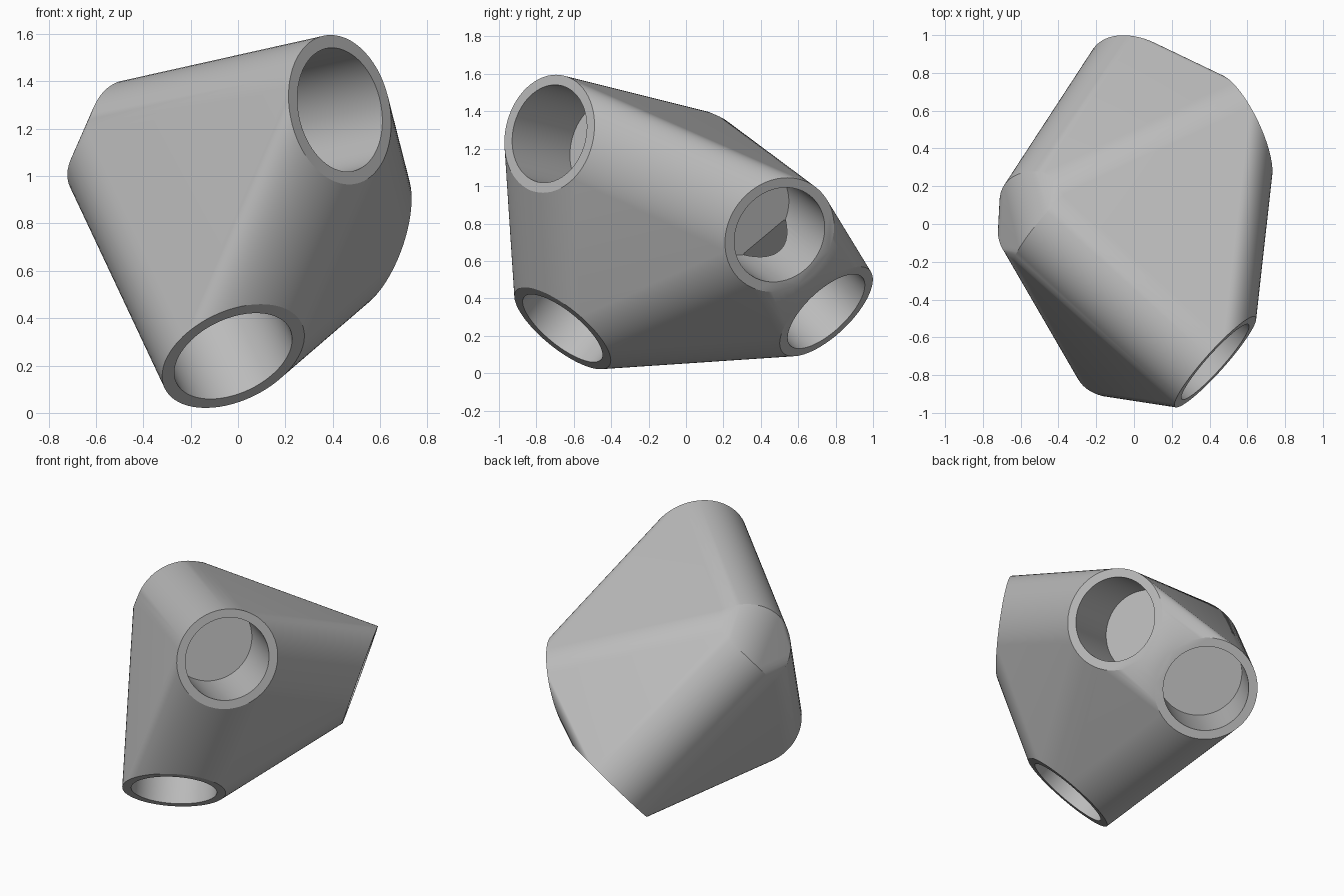
import bpy, bmesh, math
from mathutils import Vector

cube = bpy.data.objects.get("Cube")
if cube:
    bpy.data.objects.remove(cube, do_unlink=True)

HUB = Vector((-0.42, 0.03, 1.09))
MOUTHS = [Vector(p) for p in ((0.43, -0.73, 1.28), (-0.02, -0.66, 0.24),
                              (0.57, 0.50, 0.74), (0.05, 0.75, 0.33))]
OUTER, BORE, DEPTH, SIDES = 0.32, 0.265, 0.47, 64

grey = bpy.data.materials.new("light_grey")
grey.use_nodes = True
colour = (0.5, 0.5, 0.5, 1)
grey.diffuse_color = colour
grey.node_tree.nodes["Principled BSDF"].inputs["Base Color"].default_value = colour


def ring(bm, centre, axis, radius):
    """Circle of vertices facing along an axis."""
    turn = axis.to_track_quat('Z', 'Y')
    for i in range(SIDES):
        a = math.tau * i / SIDES
        bm.verts.new(centre + turn @ Vector((math.cos(a), math.sin(a), 0)) * radius)


def hull_object(name, rings):
    """Solid wrapped tightly around a set of rings."""
    bm = bmesh.new()
    for r in rings:
        ring(bm, *r)
    hull = bmesh.ops.convex_hull(bm, input=bm.verts[:])
    loose = set(hull["geom_interior"]) | set(hull["geom_unused"])
    bmesh.ops.delete(bm, geom=[v for v in loose if isinstance(v, bmesh.types.BMVert)],
                     context='VERTS')
    bmesh.ops.dissolve_limit(bm, angle_limit=math.radians(0.5),
                             verts=bm.verts[:], edges=bm.edges[:])
    bmesh.ops.recalc_face_normals(bm, faces=bm.faces[:])
    mesh = bpy.data.meshes.new(name)
    bm.to_mesh(mesh)
    bm.free()
    mesh.materials.append(grey)
    ob = bpy.data.objects.new(name, mesh)
    bpy.context.collection.objects.link(ob)
    return ob


# Connector body: one skin around four sockets that meet at the hub
rings = []
for m in MOUTHS:
    axis = (m - HUB).normalized()
    rings += [(HUB, axis, OUTER), (m, axis, OUTER)]
body = hull_object("connector_body", rings)

# Round blind sockets
cutters = []
for i, m in enumerate(MOUTHS):
    axis = (m - HUB).normalized()
    cutter = hull_object(f"socket_cutter_{i + 1}",
                         [(m - axis * DEPTH, axis, BORE), (m + axis * 0.3, axis, BORE)])
    cutter.hide_render = True
    cutters.append(cutter)
    mod = body.modifiers.new("socket", 'BOOLEAN')
    mod.operation = 'DIFFERENCE'
    mod.solver = 'EXACT'
    mod.object = cutter

bpy.ops.object.select_all(action='DESELECT')
body.select_set(True)
bpy.context.view_layer.objects.active = body
for mod in list(body.modifiers):
    bpy.ops.object.modifier_apply(modifier=mod.name)
for cutter in cutters:
    bpy.data.objects.remove(cutter, do_unlink=True)
bpy.ops.object.shade_smooth_by_angle(angle=math.radians(25))
